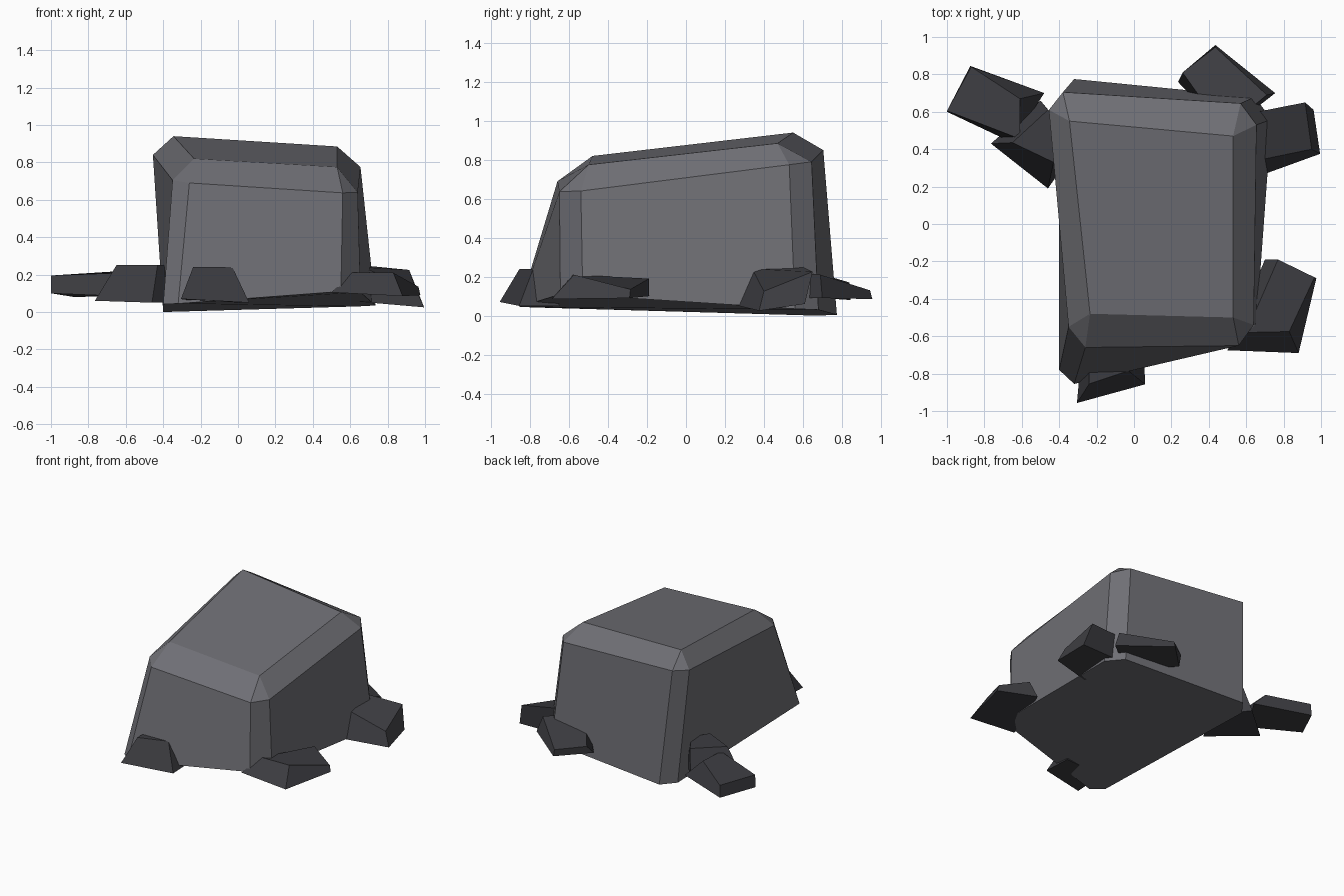
import bpy, bmesh


def material(name, rgb):
    m = bpy.data.materials.new(name)
    m.diffuse_color = (*rgb, 1)
    return m


GREY = material("boulder grey", (0.16, 0.16, 0.178))
DARK = material("dark stone", (0.046, 0.046, 0.053))


def finish(name, bm, mat):
    bmesh.ops.recalc_face_normals(bm, faces=bm.faces)
    me = bpy.data.meshes.new(name)
    bm.to_mesh(me)
    bm.free()
    me.materials.append(mat)
    bpy.context.collection.objects.link(bpy.data.objects.new(name, me))


def bridge(bm, a, b):
    n = len(a)
    for i in range(n):
        j = (i + 1) % n
        bm.faces.new((a[i], a[j], b[j], b[i]))


# Boulder: chamfered-corner base and shoulder rings, four-cornered sloping top
base = [(-.40, -.78, .042), (-.32, -.855, .045), (.55, -.645, .11), (.655, -.53, .105),
        (.735, .56, .035), (.645, .68, .03), (-.32, .775, .004), (-.40, .67, 0)]
shoulder = [(-.35, -.55, .705), (-.26, -.66, .69), (.56, -.65, .637), (.64, -.54, .64),
            (.655, .53, .775), (.57, .645, .79), (-.38, .705, .85), (-.455, .61, .84)]
top = [(-.235, -.48, .82), (.53, -.50, .775), (.53, .47, .885), (-.345, .55, .94)]

bm = bmesh.new()
b, s, t = ([bm.verts.new(p) for p in ring] for ring in (base, shoulder, top))
bm.faces.new(b)
bm.faces.new(t)
bridge(bm, b, s)
for i in range(4):
    k = (i + 1) % 4
    bm.faces.new((s[2 * i], s[2 * i + 1], t[i]))                   # corner chamfer
    bm.faces.new((s[2 * i + 1], s[2 * k], t[k], t[i]))             # edge bevel
finish("boulder", bm, GREY)


# Small stones: skewed blocks, lower and upper quads
def stone(name, lower, upper):
    bm = bmesh.new()
    lo, up = ([bm.verts.new(p) for p in ring] for ring in (lower, upper))
    bm.faces.new(lo)
    bm.faces.new(up)
    bridge(bm, lo, up)
    finish(name, bm, DARK)


stone("outer_left_stone",
      [(-1, .60, .10), (-.65, .435, .085), (-.48, .70, .09), (-.875, .845, .08)],
      [(-1, .605, .195), (-.61, .455, .21), (-.61, .67, .22), (-.87, .84, .17)])
stone("left_stone",
      [(-.765, .43, .06), (-.46, .19, .05), (-.30, .42, .05), (-.50, .66, .06)],
      [(-.65, .435, .25), (-.43, .33, .25), (-.36, .45, .25), (-.46, .61, .25)])
stone("front_stone",
      [(-.305, -.957, .07), (.06, -.857, .05), (.05, -.65, .05), (-.28, -.68, .06)],
      [(-.24, -.855, .24), (-.03, -.785, .24), (-.03, -.69, .24), (-.24, -.70, .24)])
stone("front_right_stone",
      [(.50, -.675, .105), (.88, -.69, .085), (.975, -.29, .09), (.70, -.19, .10)],
      [(.60, -.58, .21), (.83, -.575, .21), (.965, -.285, .135), (.77, -.19, .19)])
stone("back_right_stone",
      [(.65, .25, .055), (.995, .375, .025), (.96, .61, .06), (.60, .60, .06)],
      [(.66, .34, .24), (.95, .40, .125), (.915, .65, .225), (.66, .60, .25)])
stone("back_stone",
      [(.235, .76, .09), (.50, .50, .09), (.755, .70, .09), (.435, .957, .085)],
      [(.26, .81, .15), (.48, .50, .23), (.71, .69, .21), (.435, .945, .13)])
